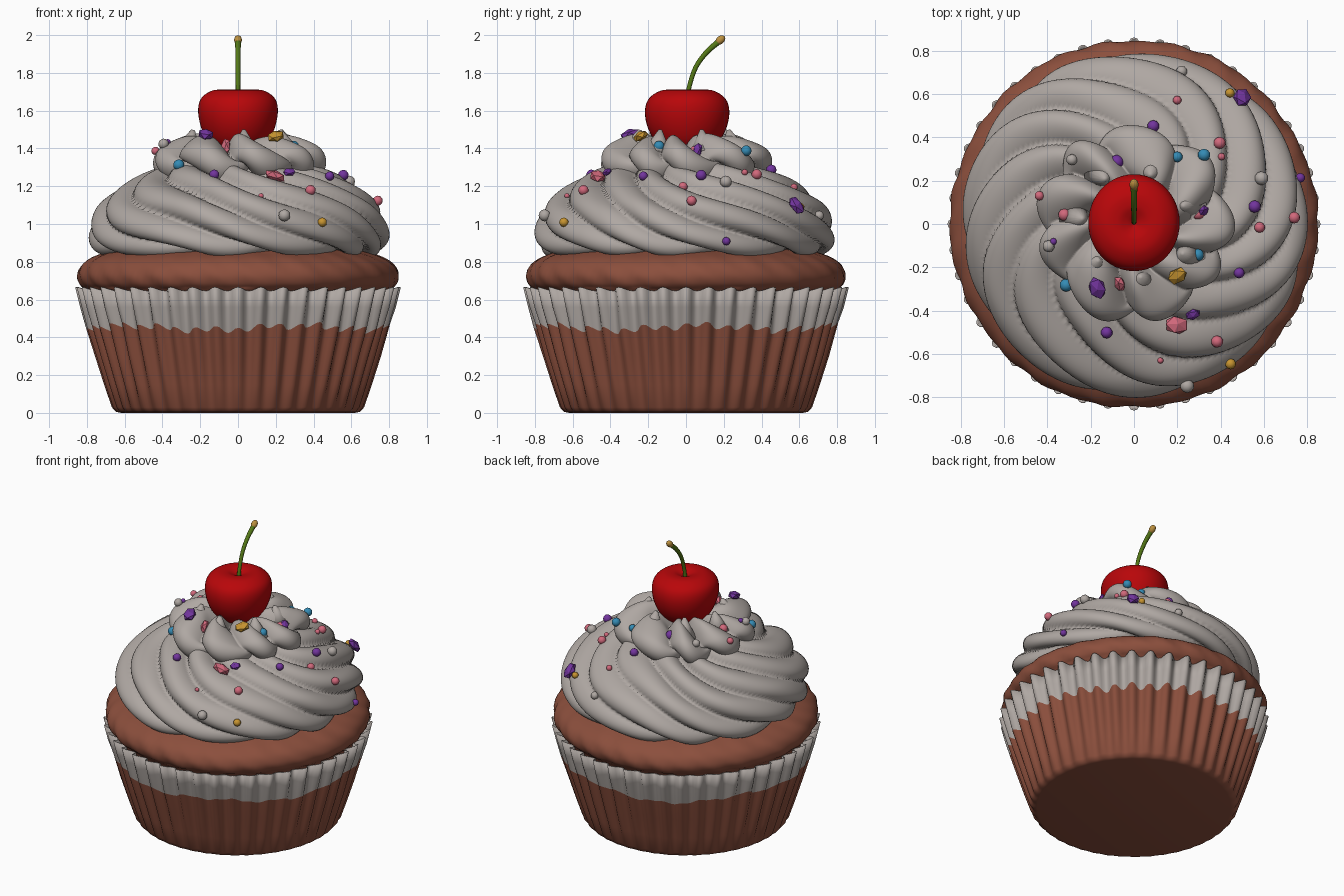
import bpy, bmesh, math, random
from math import sin, cos, pi, tau
from mathutils import Vector, Matrix
from mathutils.bvhtree import BVHTree

if "Cube" in bpy.data.objects:
    bpy.data.objects.remove(bpy.data.objects["Cube"])

random.seed(4)


def material(name, rgb):
    m = bpy.data.materials.new(name)
    m.diffuse_color = (*rgb, 1)
    m.use_nodes = True
    m.node_tree.nodes["Principled BSDF"].inputs["Base Color"].default_value = m.diffuse_color
    return m


CREAM = material("cream", (0.43, 0.39, 0.365))
BROWN = material("chocolate brown", (0.26, 0.078, 0.046))
RED = material("cherry red", (0.48, 0.002, 0.003))
GREEN = material("stem green", (0.09, 0.19, 0.008))
TAN = material("stem tip tan", (0.50, 0.28, 0.05))
PURPLE = material("purple", (0.17, 0.035, 0.34))
BLUE = material("blue", (0.035, 0.26, 0.46))
PINK = material("pink", (0.64, 0.14, 0.20))
GOLD = material("gold", (0.58, 0.30, 0.03))


def finish(name, bm, mats, smooth=True):
    bmesh.ops.recalc_face_normals(bm, faces=bm.faces)
    me = bpy.data.meshes.new(name)
    bm.to_mesh(me)
    bm.free()
    for m in mats:
        me.materials.append(m)
    me.polygons.foreach_set("use_smooth", [smooth] * len(me.polygons))
    ob = bpy.data.objects.new(name, me)
    bpy.context.collection.objects.link(ob)
    return ob


def loft(name, rings, mats, cap_start=True, cap_end=True, rule=None):
    """Skin closed rings of points; rule(row) gives the material index."""
    bm = bmesh.new()
    rows = [[bm.verts.new(p) for p in ring] for ring in rings]
    n = len(rows[0])
    for k, (a, b) in enumerate(zip(rows, rows[1:])):
        for i in range(n):
            j = (i + 1) % n
            f = bm.faces.new((a[i], a[j], b[j], b[i]))
            f.material_index = rule(k) if rule else 0
    if cap_start:
        bm.faces.new(rows[0][::-1])
    if cap_end:
        bm.faces.new(rows[-1])
    return finish(name, bm, mats)


def spline(pts, steps):
    """Catmull-Rom resampling of a 2D profile."""
    P = [Vector(p) for p in pts]
    P = [2 * P[0] - P[1]] + P + [2 * P[-1] - P[-2]]
    out = []
    for i in range(1, len(P) - 2):
        a, b, c, d = P[i - 1:i + 3]
        for s in range(steps):
            t = s / steps
            out.append(0.5 * (2 * b + (c - a) * t + (2 * a - 5 * b + 4 * c - d) * t * t
                              + (3 * b - a - 3 * c + d) * t ** 3))
    return out + [P[-2]]


def revolve(name, pts, mat, steps=6, n=96, bump=None, dy=0):
    rings = []
    for r, z in spline(pts, steps):
        ring = []
        for i in range(n):
            a = tau * i / n
            k = bump(a, z) if bump else 0
            rr = max(r, 0.001) + k
            ring.append((rr * cos(a), rr * sin(a) + dy, z))
        rings.append(ring)
    return loft(name, rings, [mat])


# Pleated paper cup: brown below a ragged line, cream above
PLEATS, PER = 44, 8
levels = [(0, 0.62, 0.0), (0.006, 0.645, 0.002), (0.03, 0.662, 0.006), (0.15, 0.697, 0.012),
          (0.30, 0.740, 0.017), (0.45, 0.784, 0.022), (0.56, 0.811, 0.025), (0.655, 0.834, 0.028)]
rings = []
for k, (z, r, amp) in enumerate(levels):
    ring = []
    for i in range(PLEATS * PER):
        a = tau * i / (PLEATS * PER)
        w = cos(PLEATS * a)
        w = math.copysign(abs(w) ** 0.7, w)
        zz = z
        if k == 5:
            zz += 0.014 * w + 0.012 * sin(5 * a + 1) + 0.008 * sin(17 * a)
        if k == 7:
            zz += 0.01 * w
        rr = r + amp * w
        ring.append((rr * cos(a), rr * sin(a), zz))
    rings.append(ring)
cup = loft("paper_cup", rings, [BROWN, CREAM], cap_end=False, rule=lambda k: int(k >= 5))
mod = cup.modifiers.new("thickness", "SOLIDIFY")
mod.thickness = 0.008
mod.offset = -1

# Cake crown bulging over the cup
revolve("cake_top", [(0.70, 0.50), (0.775, 0.60), (0.80, 0.645), (0.838, 0.685), (0.847, 0.735), (0.817, 0.79),
                     (0.74, 0.835), (0.60, 0.87), (0.3, 0.89), (0.0, 0.89)], BROWN, n=144,
        bump=lambda a, z: 0.006 * sin(7 * a + 9 * z) * sin(13 * a) + 0.004 * sin(31 * a + 40 * z)
        if z > 0.66 and z < 0.85 else 0)


# Piped frosting: a profile spun round with twisting lobes pushed along its normal
def swirl(name, pts, lobes, twist, amp, skew, power):
    prof = spline(pts, 7)
    m, n, rings = len(prof), 360, []
    for k, p in enumerate(prof):
        t = k / (m - 1)
        tan = (prof[min(k + 1, m - 1)] - prof[max(k - 1, 0)]).normalized()
        nr, nz = tan.y, -tan.x
        fade = min(1, (1 - t) * 4)
        ring = []
        for i in range(n):
            a = tau * i / n
            ph = a + twist * t + 0.10 * sin(2 * a + 1) + 0.05 * sin(5 * a + 2)
            u = (ph * lobes / tau) % 1
            h = sin(pi * u ** skew) ** power - 0.62
            h *= 1 + 0.25 * sin(3 * a + 0.7)
            d = amp * h * fade
            rr = max(p.x + nr * d, 0.002)
            ring.append((rr * cos(a), rr * sin(a), p.y + nz * d))
        rings.append(ring)
    return loft(name, rings, [CREAM])


lower = swirl("frosting_lower",
              [(0.60, 0.84), (0.72, 0.855), (0.768, 0.91), (0.768, 0.99), (0.728, 1.08), (0.65, 1.155),
               (0.55, 1.22), (0.44, 1.27), (0.30, 1.31), (0.15, 1.33), (0.0, 1.33)], 11, 2.7, 0.065, 0.75, 0.8)
upper = swirl("frosting_upper",
              [(0.32, 1.22), (0.40, 1.27), (0.43, 1.325), (0.41, 1.38), (0.335, 1.42), (0.26, 1.44),
               (0.19, 1.43), (0.10, 1.405), (0.0, 1.40)], 9, 0.8, 0.085, 0.82, 0.9)

# Soft pulled peaks round the cherry
bm = bmesh.new()
for i in range(7):
    a = tau * i / 7 + 0.35
    r = 0.25 + 0.03 * random.random()
    lean = Matrix.Rotation(a, 4, 'Z') @ Matrix.Translation((r, 0, 1.435)) @ Matrix.Rotation(-0.25, 4, 'Y')
    bmesh.ops.create_cone(bm, segments=16, radius1=0.08, radius2=0.01, depth=0.13,
                          cap_ends=True, matrix=lean)
finish("frosting_peaks", bm, [CREAM])

# Cherry with a dimple, curved stem and stem tip
revolve("cherry", [(0, 1.37), (0.09, 1.38), (0.155, 1.43), (0.195, 1.51), (0.211, 1.60), (0.195, 1.665),
                   (0.14, 1.705), (0.08, 1.71), (0.035, 1.695), (0, 1.675)], RED, n=48, dy=0.006,
        bump=lambda a, z: 0.014 * sin(a) ** 2 * max(0, sin(pi * (z - 1.37) / 0.35)))
path = spline([(0.008, 1.66), (0.018, 1.73), (0.052, 1.83), (0.11, 1.91), (0.185, 1.975)], 5)
rings = []
for k, p in enumerate(path):
    d = (path[min(k + 1, len(path) - 1)] - path[max(k - 1, 0)]).normalized()
    rad = 0.012 + 0.005 * (k / len(path)) ** 3
    rings.append([(rad * cos(tau * i / 12), p.x + d.y * rad * sin(tau * i / 12),
                   p.y - d.x * rad * sin(tau * i / 12)) for i in range(12)])
loft("cherry_stem", rings, [GREEN])
bm = bmesh.new()
tip = Matrix.Translation((0, 0.182, 1.974)) @ Matrix.Rotation(-0.85, 4, 'X') @ Matrix.Diagonal((1, 1, 1.4, 1))
bmesh.ops.create_uvsphere(bm, u_segments=16, v_segments=10, radius=0.021, matrix=tip)
finish("stem_tip", bm, [TAN])

# Sprinkles: (x, y, size), dropped onto the frosting; beads are round, flakes are chunky
beads = {
    "purple": (PURPLE, [(.09, .45, 28), (-.07, .29, 32), (.55, .08, 29), (.48, -.22, 25), (-.13, -.50, 27),
                        (.76, .21, 22), (-.37, -.08, 16)]),
    "blue": (BLUE, [(.19, .31, 25), (.32, .31, 29), (.29, -.15, 29), (-.31, -.28, 30)]),
    "pink": (PINK, [(.20, .57, 20), (.39, .37, 28), (.40, .31, 17), (-.32, .05, 29), (-.43, .13, 22),
                    (.30, .04, 29), (.73, .03, 27), (.58, -.02, 25), (.38, -.54, 28), (.12, -.63, 14)]),
    "gold": (GOLD, [(.44, -.64, 25), (.44, .60, 22)]),
    "cream": (CREAM, [(.22, .70, 26), (.58, .21, 32), (-.28, .30, 26), (-.39, -.10, 28), (.25, -.76, 32)]),
}
flakes = {
    "purple": (PURPLE, [(-.17, -.29, 52), (.49, .57, 54), (.31, .07, 38), (.27, -.41, 34)]),
    "pink": (PINK, [(-.05, -.27, 48), (.19, -.47, 56)]),
    "gold": (GOLD, [(.20, -.23, 48)]),
}
deps = bpy.context.evaluated_depsgraph_get()
trees = [BVHTree.FromObject(o, deps) for o in (lower, upper)]


def seat(x, y):
    hits = [t.ray_cast(Vector((x, y, 3)), Vector((0, 0, -1))) for t in trees]
    hits = [h for h in hits if h[0] is not None] or [trees[0].find_nearest(Vector((x, y, 1.05)))]
    h = max(hits, key=lambda q: q[0].z)
    nrm = h[1] if h[1].z > 0 else -h[1]
    return h[0], nrm


for kind, table in (("beads", beads), ("flakes", flakes)):
    for colour, (mat, spots) in table.items():
        bm = bmesh.new()
        for x, y, s in spots:
            p, nrm = seat(x, y)
            s /= 1000
            M = Matrix.Translation(p + nrm * s * 0.4)
            if kind == "flakes":
                M = (M @ nrm.to_track_quat('Z', 'Y').to_matrix().to_4x4()
                     @ Matrix.Rotation(random.random() * tau, 4, 'Z') @ Matrix.Diagonal((1.1, 0.8, 0.55, 1)))
            bmesh.ops.create_icosphere(bm, subdivisions=2 if kind == "beads" else 1, radius=s, matrix=M)
        finish(f"{colour}_{kind}", bm, [mat], smooth=kind == "beads")
